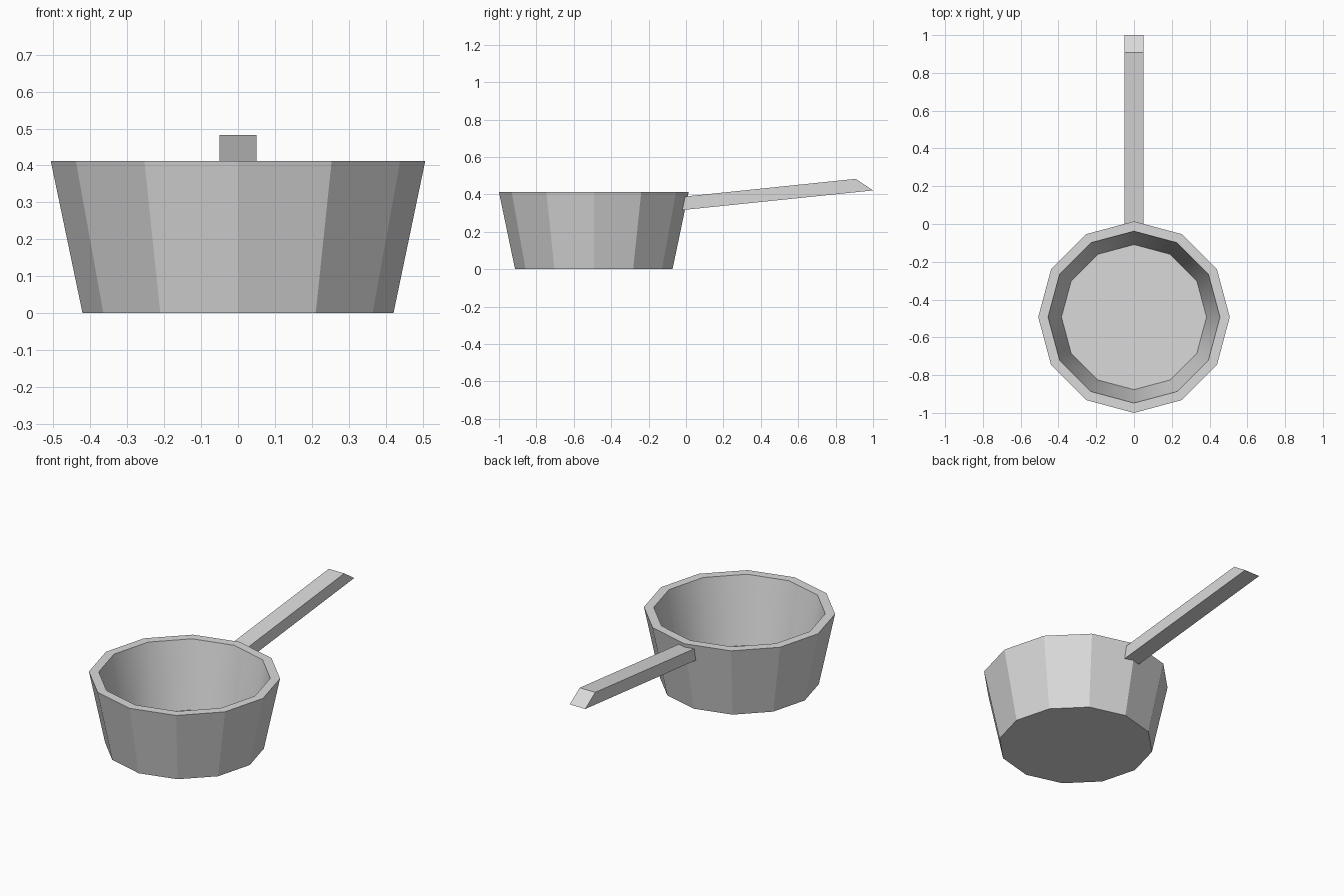
import bpy
import bmesh
from math import cos, sin, tau

cube = bpy.data.objects.get("Cube")
if cube:
    bpy.data.objects.remove(cube)

SIDES = 12
CENTRE_Y = -0.493


def material(name, colour):
    mat = bpy.data.materials.new(name)
    mat.use_nodes = True
    mat.diffuse_color = colour
    mat.node_tree.nodes["Principled BSDF"].inputs["Base Color"].default_value = colour
    return mat


def finish(bm, name, mat):
    bmesh.ops.recalc_face_normals(bm, faces=bm.faces)
    mesh = bpy.data.meshes.new(name)
    bm.to_mesh(mesh)
    bm.free()
    mesh.materials.append(mat)
    obj = bpy.data.objects.new(name, mesh)
    bpy.context.collection.objects.link(obj)
    return obj


grey = material("grey metal", (0.7, 0.7, 0.7, 1))

# Pan bowl: outer base, outer rim, inner rim, inner floor as (radius, height)
profile = [(0.421, 0), (0.507, 0.412), (0.455, 0.412), (0.384, 0.03)]
bm = bmesh.new()
rings = [[bm.verts.new((r * cos(tau * i / SIDES), CENTRE_Y + r * sin(tau * i / SIDES), z))
          for i in range(SIDES)] for r, z in profile]
for level, (low, high) in enumerate(zip(rings, rings[1:])):
    for i in range(SIDES):
        j = (i + 1) % SIDES
        face = bm.faces.new((low[i], low[j], high[j], high[i]))
        face.smooth = level == 2  # only the inner wall is rounded
bm.faces.new(rings[0])
bm.faces.new(rings[-1])
finish(bm, "pan_bowl", grey)

# Handle: side profile with a slanted tip, extruded across x
side = [(-0.03, 0.315), (1.0, 0.421), (0.908, 0.483), (-0.03, 0.386)]
bm = bmesh.new()
left, right = [[bm.verts.new((x, y, z)) for y, z in side] for x in (-0.05, 0.05)]
bm.faces.new(left)
bm.faces.new(right)
for i in range(len(side)):
    bm.faces.new((left[i - 1], left[i], right[i], right[i - 1]))
finish(bm, "handle", grey)
